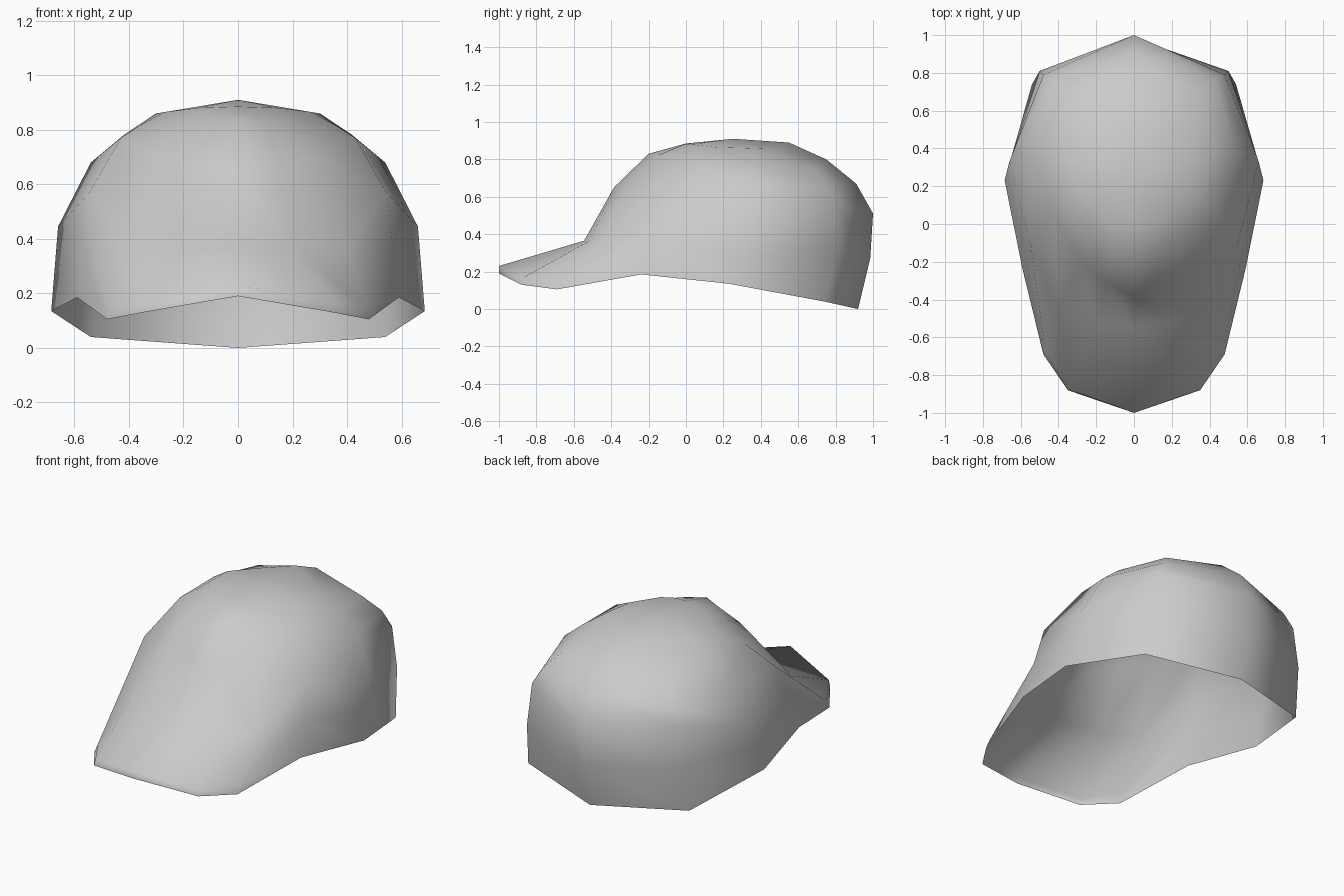
import bpy
import bmesh
from mathutils import Vector

default_cube = bpy.data.objects.get("Cube")
if default_cube:
    bpy.data.objects.remove(default_cube, do_unlink=True)


def make_material(name, colour):
    material = bpy.data.materials.new(name)
    material.use_nodes = True
    material.diffuse_color = colour
    material.node_tree.nodes["Principled BSDF"].inputs["Base Color"].default_value = colour
    return material


def seam(*points):
    """A line of points from the open edge up towards the top of the crown.
    Points with two numbers lie on the middle plane."""
    return [Vector(p if len(p) == 3 else (0, *p)) for p in points]


def insert_band(line):
    """Add a point half way up the straight lower panel of a side seam."""
    line.insert(1, (line[0] + line[1]) / 2)
    return line


# Crown seams
nape = seam((.92, 0), (.985, .27), (1, .51), (.91, .67), (.75, .8), (.55, .89))
back_corner = seam((.54, .74, .04), (.5, .81, .31), (.48, .79, .56),
                   (.43, .765, .65), (.35, .69, .745), (.2, .46, .855))
side = insert_band(seam((.685, .23, .135), (.66, .33, .445), (.54, .39, .68),
                        (.42, .37, .78), (.3, .33, .86)))
temple = insert_band(seam((.59, -.24, .185), (.545, -.12, .57), (.43, .06, .77),
                          (.36, .12, .815), (.27, .16, .865)))

# Seams that run out over the brim, starting with its lip
brow = seam((.48, -.69, .105), (.47, -.67, .15), (.4, -.44, .37),
            (.28, -.2, .7), (.22, -.07, .81), (.15, .03, .88))
front = seam((-1, .19), (-1, .23), (-.545, .365), (-.385, .65), (-.2, .83), (0, .885))
brim_corner = seam((.35, -.88, .13), (.345, -.875, .165))
for outer, middle in zip(brow[2:], front[2:]):
    brim_corner.append((outer + middle) / 2 + Vector((0, -.02, 0)))

# Mirror the seams all the way round and skin the panels between them
half = [nape, back_corner, side, temple, brow, brim_corner, front]
mirrored = [[Vector((-p.x, p.y, p.z)) for p in line] for line in reversed(half[1:-1])]
bm = bmesh.new()
seams = [[bm.verts.new(p) for p in line] for line in half + mirrored]
top = bm.verts.new((0, .25, .91))
for left, right in zip(seams, seams[1:] + seams[:1]):
    for i in range(len(left) - 1):
        bm.faces.new((left[i], left[i + 1], right[i + 1], right[i]))
    bm.faces.new((left[-1], top, right[-1]))

# Turn the cloth outwards
bmesh.ops.recalc_face_normals(bm, faces=bm.faces)
if sum(f.normal.z for f in top.link_faces) < 0:
    bmesh.ops.reverse_faces(bm, faces=bm.faces)

mesh = bpy.data.meshes.new("cap")
bm.to_mesh(mesh)
bm.free()
for polygon in mesh.polygons:
    polygon.use_smooth = True
mesh.materials.append(make_material("light grey cloth", (.6, .6, .6, 1)))
cap = bpy.data.objects.new("cap", mesh)
bpy.context.collection.objects.link(cap)
